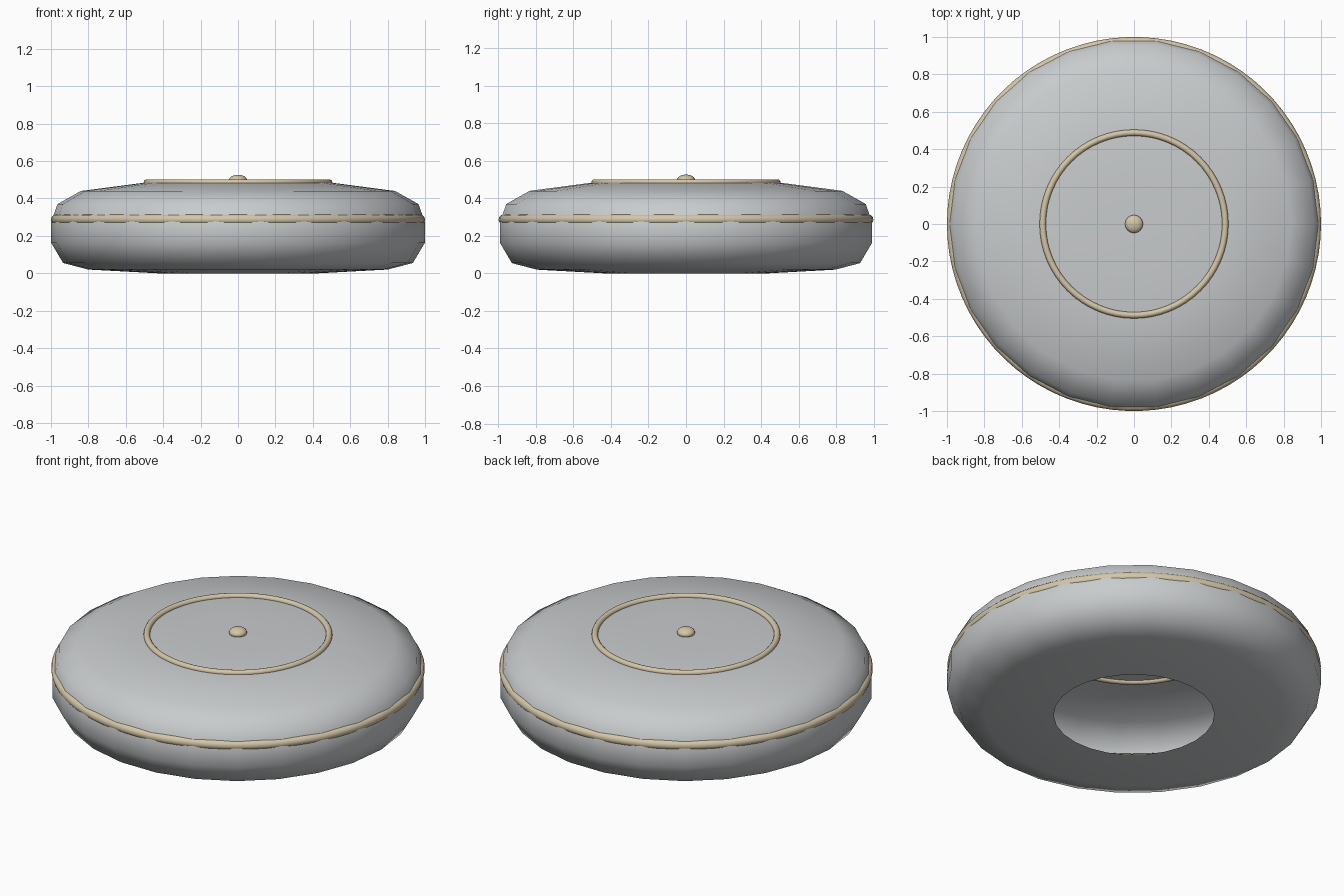
import bpy, bmesh, math

if "Cube" in bpy.data.objects:
    bpy.data.objects.remove(bpy.data.objects["Cube"])


def material(name, rgb):
    m = bpy.data.materials.new(name)
    m.diffuse_color = (*rgb, 1.0)
    m.use_nodes = True
    m.node_tree.nodes["Principled BSDF"].inputs["Base Color"].default_value = m.diffuse_color
    return m


GREY = material("light_grey", (0.58, 0.60, 0.61))
GOLD = material("pale_gold", (0.66, 0.57, 0.38))


def lathe(name, profile, sides, mat):
    """Spin a bottom-to-top (radius, height) profile round z."""
    bm = bmesh.new()
    rings = []
    for r, z in profile:
        if r == 0:
            rings.append([bm.verts.new((0, 0, z))] * sides)
        else:
            rings.append([bm.verts.new((r * math.cos(2 * math.pi * i / sides),
                                        r * math.sin(2 * math.pi * i / sides), z))
                          for i in range(sides)])
    for a, b in zip(rings, rings[1:]):
        for i in range(sides):
            j = (i + 1) % sides
            corners = list(dict.fromkeys((a[i], a[j], b[j], b[i])))
            bm.faces.new(corners).smooth = True
    mesh = bpy.data.meshes.new(name)
    bm.to_mesh(mesh)
    bm.free()
    mesh.materials.append(mat)
    obj = bpy.data.objects.new(name, mesh)
    bpy.context.collection.objects.link(obj)
    return obj


def ring(name, major, minor, z, sides):
    bpy.ops.mesh.primitive_torus_add(location=(0, 0, z), major_radius=major,
                                     minor_radius=minor, major_segments=sides,
                                     minor_segments=12)
    obj = bpy.context.object
    obj.name = name
    bpy.ops.object.shade_smooth()
    obj.data.materials.append(GOLD)


# Hollow cushion-shaped shell with an open round hole underneath
lathe("shell", [(0.43, 0.0), (0.80, 0.02), (0.935, 0.055), (1.0, 0.165),
                (1.0, 0.272), (0.965, 0.37), (0.84, 0.44), (0.52, 0.482),
                (0.25, 0.488), (0, 0.49)], 26, GREY)

# Trim rings round the waist and on the top
ring("waist_trim", 0.972, 0.028, 0.287, 78)
ring("top_trim", 0.488, 0.017, 0.485, 64)

# Small flattened button in the middle of the top
bpy.ops.mesh.primitive_uv_sphere_add(segments=24, ring_count=12, radius=0.048,
                                     location=(0, 0, 0.499))
button = bpy.context.object
button.name = "top_button"
button.scale.z = 0.58
bpy.ops.object.shade_smooth()
button.data.materials.append(GOLD)
